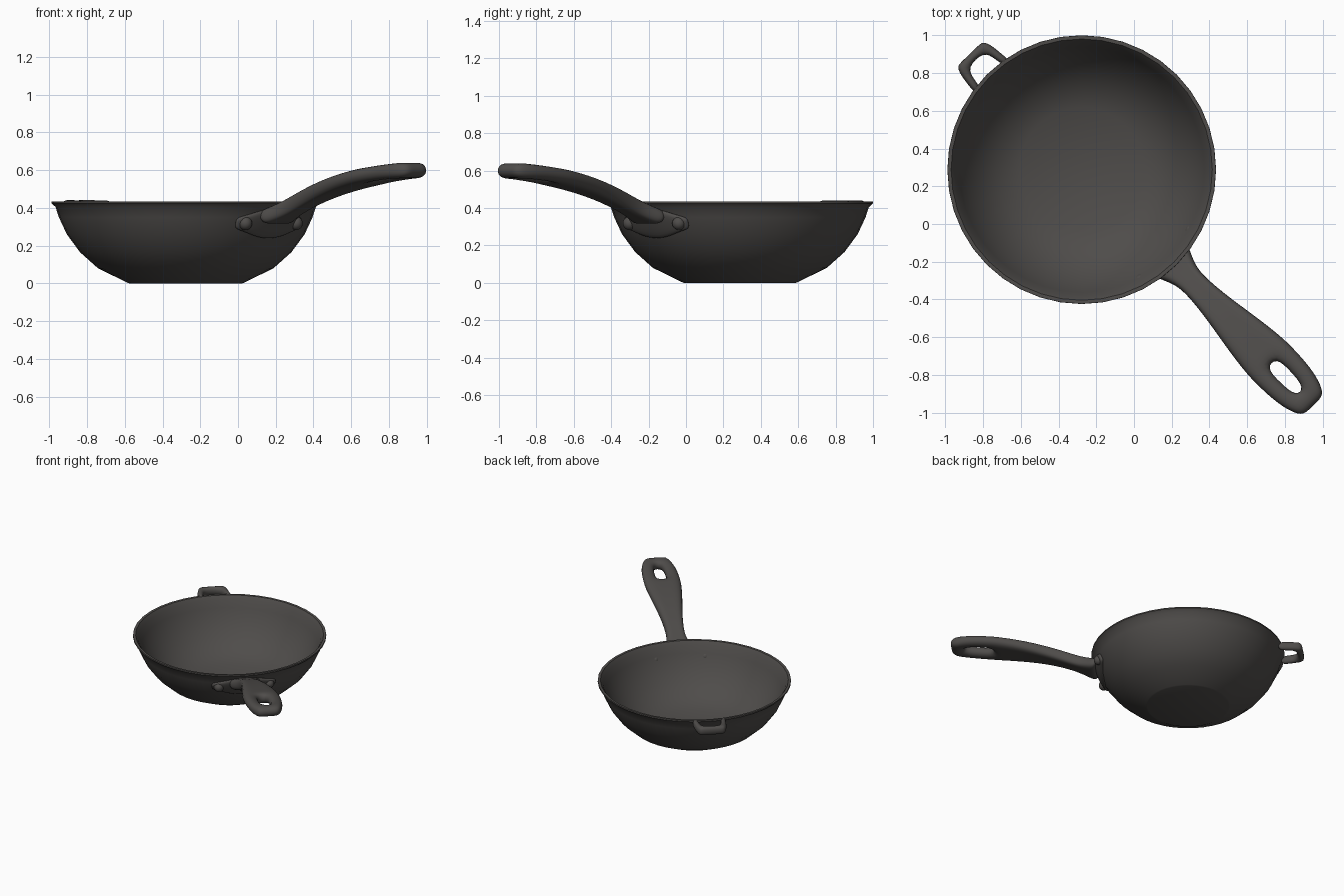
import bpy, bmesh, math
from mathutils import Vector

cube = bpy.data.objects.get("Cube")
if cube:
    bpy.data.objects.remove(cube, do_unlink=True)

CENTRE = Vector((-0.277, 0.288, 0))
HANDLE_ANGLE = math.radians(-45.5)
LOOP_ANGLE = math.radians(134)
# Outside of the bowl: radius, height
WALL = [(0.31, 0.004), (0.465, 0.08), (0.56, 0.165), (0.63, 0.26),
        (0.672, 0.35), (0.69, 0.405)]
RIM = [(0.712, 0.425), (0.711, 0.435), (0.692, 0.434)]
INSIDE = [(0.672, 0.405), (0.65, 0.35), (0.605, 0.26), (0.535, 0.17),
          (0.455, 0.1), (0.33, 0.04)]

iron = bpy.data.materials.new("dark cast iron")
iron.use_nodes = True
COLOUR = (0.078, 0.073, 0.069, 1)
iron.diffuse_color = COLOUR
shader = iron.node_tree.nodes["Principled BSDF"]
shader.inputs["Base Color"].default_value = COLOUR
shader.inputs["Roughness"].default_value = 0.7


def finish(name, bm, angle=0, thickness=0):
    """Turn a bmesh into a smooth object, thickened and rounded if asked."""
    bmesh.ops.recalc_face_normals(bm, faces=bm.faces)
    mesh = bpy.data.meshes.new(name)
    bm.to_mesh(mesh)
    bm.free()
    mesh.materials.append(iron)
    obj = bpy.data.objects.new(name, mesh)
    bpy.context.collection.objects.link(obj)
    obj.location = CENTRE
    obj.rotation_euler.z = angle
    if thickness:
        solid = obj.modifiers.new("thickness", 'SOLIDIFY')
        solid.thickness, solid.offset = thickness, 0
        rounding = obj.modifiers.new("rounding", 'SUBSURF')
        rounding.levels = rounding.render_levels = 2
    bpy.ops.object.select_all(action='DESELECT')
    obj.select_set(True)
    bpy.context.view_layer.objects.active = obj
    bpy.ops.object.shade_smooth_by_angle(angle=math.radians(50))
    return obj


def sheet(rows, holes=()):
    """Quad sheet through rows of points; holes lists (row, column) gaps."""
    bm = bmesh.new()
    grid = [[bm.verts.new(p) for p in row] for row in rows]
    for i in range(len(grid) - 1):
        for j in range(len(grid[i]) - 1):
            if (i, j) not in holes:
                bm.faces.new((grid[i][j], grid[i + 1][j],
                              grid[i + 1][j + 1], grid[i][j + 1]))
    return bm


def wall_radius(z):
    for (r0, z0), (r1, z1) in zip(WALL, WALL[1:]):
        if z <= z1:
            return r0 + (r1 - r0) * (z - z0) / (z1 - z0)
    return WALL[-1][0]


# Bowl, revolved from its wall profile
bm = bmesh.new()
profile = [(0, 0)] + [(0.30, 0)] + WALL + RIM + INSIDE + [(0, 0.03)]
verts = [bm.verts.new((r, 0, z)) for r, z in profile]
edges = [bm.edges.new(pair) for pair in zip(verts, verts[1:])]
bmesh.ops.spin(bm, geom=verts + edges, cent=(0, 0, 0), axis=(0, 0, 1),
               angle=math.tau, steps=40, use_merge=False)
bmesh.ops.remove_doubles(bm, verts=bm.verts, dist=0.0005)
finish("bowl", bm)

# Long handle: distance from bowl centre, height, half width, inner half width
stations = [(0.665, 0.345, 0.13, 0.05), (0.72, 0.365, 0.105, 0.04),
            (0.80, 0.398, 0.068, 0.025), (0.92, 0.448, 0.072, 0.025),
            (1.06, 0.495, 0.09, 0.03), (1.22, 0.535, 0.118, 0.035),
            (1.36, 0.56, 0.136, 0.036), (1.435, 0.572, 0.14, 0.036),
            (1.54, 0.585, 0.137, 0.036), (1.65, 0.596, 0.125, 0.03),
            (1.755, 0.602, 0.085, 0.025)]
rows = [[(u, v, z) for v in (-w, -h, h, w)] for u, z, w, h in stations]
finish("long_handle", sheet(rows, [(7, 1), (8, 1)]), HANDLE_ANGLE, 0.085)

# Mounting bracket wrapped around the wall under the handle
rows = []
for a, half in ((-0.37, 0.03), (-0.27, 0.045), (-0.14, 0.075), (0, 0.085),
                (0.14, 0.075), (0.27, 0.045), (0.37, 0.03)):
    row = []
    for k in (-1, 0, 1):
        z = 0.318 + k * half
        r = wall_radius(z) + 0.006
        row.append((r * math.cos(a), r * math.sin(a), z))
    rows.append(row)
finish("handle_bracket", sheet(rows), HANDLE_ANGLE, 0.03)

# Rivets at both ends of the bracket
for side, label in ((-1, "right"), (1, "left")):
    bm = bmesh.new()
    bmesh.ops.create_uvsphere(bm, u_segments=16, v_segments=10, radius=0.036)
    r, a = wall_radius(0.318) + 0.012, side * 0.285
    bmesh.ops.translate(bm, verts=bm.verts,
                        vec=(r * math.cos(a), r * math.sin(a), 0.318))
    finish("rivet_" + label, bm, HANDLE_ANGLE)

# Small helper loop opposite the handle
loop = [(0.675, 0.13, 0.085), (0.74, 0.122, 0.075),
        (0.81, 0.115, 0.062), (0.855, 0.095, 0.055)]
rows = [[(u, v, 0.408) for v in (-w, -h, h, w)] for u, w, h in loop]
finish("helper_loop", sheet(rows, [(0, 1), (1, 1)]), LOOP_ANGLE, 0.07)
